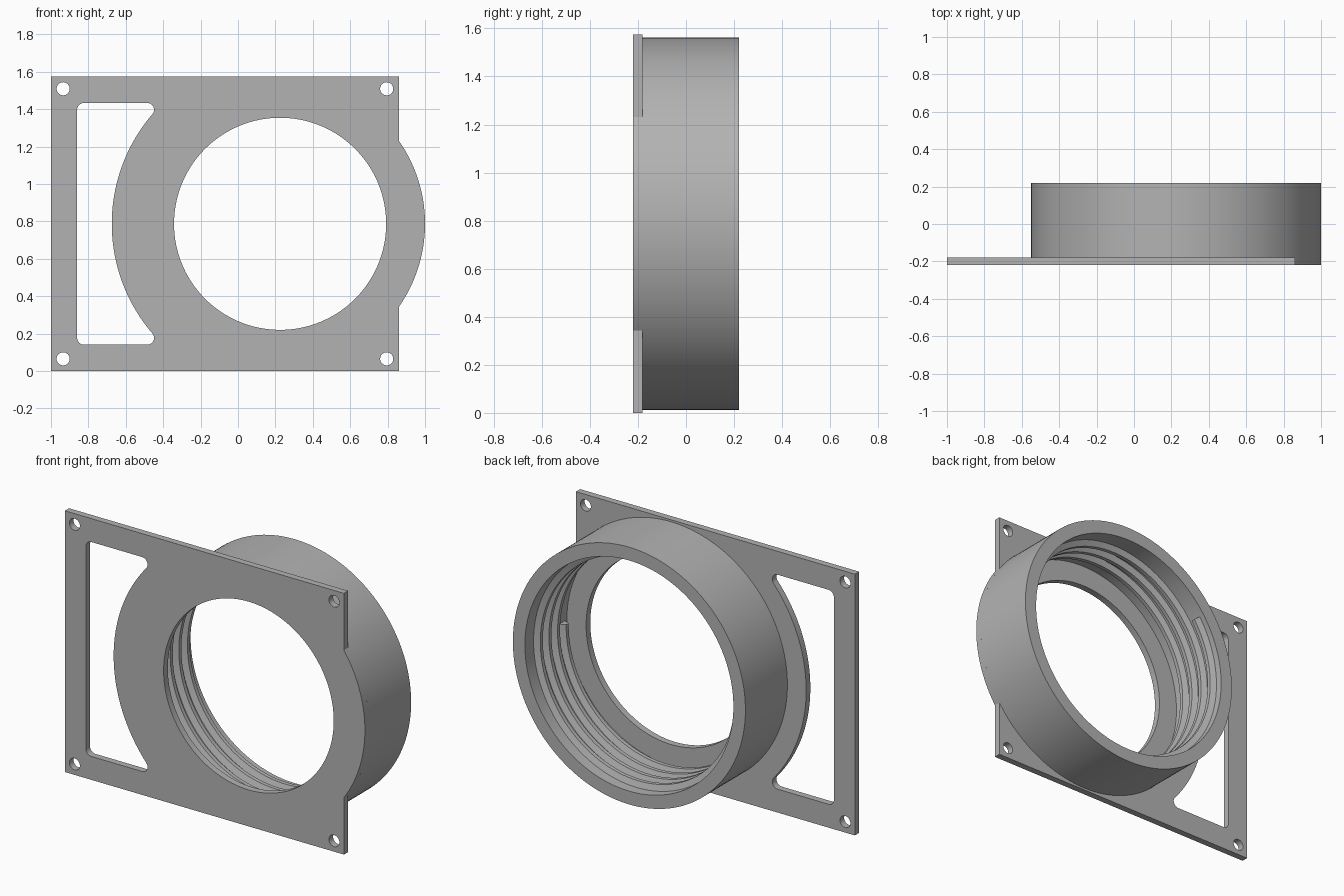
import bpy, bmesh
from math import pi, sin, cos, acos, atan2, sqrt

if "Cube" in bpy.data.objects:
    bpy.data.objects.remove(bpy.data.objects["Cube"])

# Main dimensions: ring centre, radii and depths
CX, CZ = 0.225, 0.787
OUTER, INNER, BORE, RELIEF = 0.775, 0.695, 0.567, 0.90
LEFT, RIGHT, TOP = -1.0, 0.86, 1.574
FRONT, PLATE_BACK, BACK = -0.22, -0.18, 0.22
SEG = 160

grey = bpy.data.materials.new("plain grey")
grey.use_nodes = True
color = (0.45, 0.45, 0.45, 1)
grey.diffuse_color = color
grey.node_tree.nodes["Principled BSDF"].inputs["Base Color"].default_value = color


def arc(x, z, r, a, b, n):
    return [(x + r * cos(a + (b - a) * i / n), z + r * sin(a + (b - a) * i / n))
            for i in range(n + 1)]


def circle(x, z, r, n):
    return arc(x, z, r, 0, 2 * pi, n)[:-1]


def finish(obj):
    obj.data.materials.clear()
    obj.data.materials.append(grey)
    bpy.ops.object.select_all(action='DESELECT')
    obj.select_set(True)
    bpy.context.view_layer.objects.active = obj
    bpy.ops.object.shade_smooth_by_angle(angle=0.5)


def swept(name, rows, closed):
    """Skin a list of equal cross-sections into one object."""
    bm = bmesh.new()
    rings = [[bm.verts.new(p) for p in row] for row in rows]
    pairs = list(zip(rings, rings[1:]))
    if closed:
        pairs.append((rings[-1], rings[0]))
    for a, b in pairs:
        for i in range(len(a) - 1):
            bm.faces.new((a[i], a[i + 1], b[i + 1], b[i]))
    if not closed:
        bm.faces.new(rings[0])
        bm.faces.new(rings[-1])
    bmesh.ops.recalc_face_normals(bm, faces=bm.faces)
    mesh = bpy.data.meshes.new(name)
    bm.to_mesh(mesh)
    bm.free()
    obj = bpy.data.objects.new(name, mesh)
    bpy.context.collection.objects.link(obj)
    finish(obj)


# Plate outline: rectangle with the ring bulging out of its side
bulge = acos((RIGHT - CX) / OUTER)
outline = [(RIGHT, TOP), (LEFT, TOP), (LEFT, 0), (RIGHT, 0)]
outline += arc(CX, CZ, OUTER, -bulge, bulge, 40)

# Side window: rounded corners and a curved edge concentric with the ring
r, wx, half = 0.036, -0.86, 0.646
fz = half - r
fx = -sqrt((RELIEF + r) ** 2 - fz ** 2)
tip = atan2(fz, fx)
window = arc(wx + r, CZ - fz, r, pi, 1.5 * pi, 8)
window += arc(CX + fx, CZ - fz, r, -pi / 2, pi - tip, 12)
window += arc(CX, CZ, RELIEF, 2 * pi - tip, tip, 48)[1:-1]
window += arc(CX + fx, CZ + fz, r, tip - pi, pi / 2, 12)
window += arc(wx + r, CZ + fz, r, pi / 2, pi, 8)

# Bore and four screw holes
loops = [outline, window, circle(CX, CZ, BORE, SEG)]
for x in (LEFT + 0.065, RIGHT - 0.065):
    for z in (0.065, TOP - 0.065):
        loops.append(circle(x, z, 0.035, 32))

curve = bpy.data.curves.new("plate outline", 'CURVE')
curve.dimensions = '2D'
curve.fill_mode = 'BOTH'
curve.extrude = (PLATE_BACK - FRONT) / 2
for pts in loops:
    spline = curve.splines.new('POLY')
    spline.points.add(len(pts) - 1)
    for p, (x, z) in zip(spline.points, pts):
        p.co = (x, z, 0, 1)
    spline.use_cyclic_u = True
plate = bpy.data.objects.new("mounting_plate", curve)
bpy.context.collection.objects.link(plate)
plate.rotation_euler.x = pi / 2
plate.location.y = (FRONT + PLATE_BACK) / 2
bpy.ops.object.select_all(action='DESELECT')
plate.select_set(True)
bpy.context.view_layer.objects.active = plate
bpy.ops.object.convert(target='MESH')
plate = bpy.context.view_layer.objects.active
bm = bmesh.new()
bm.from_mesh(plate.data)
bmesh.ops.remove_doubles(bm, verts=bm.verts, dist=0.0001)
bmesh.ops.recalc_face_normals(bm, faces=bm.faces)
bm.to_mesh(plate.data)
bm.free()
finish(plate)


def around(profile, a, shift=0):
    return [(CX + rad * cos(a), y + shift, CZ + rad * sin(a)) for rad, y in profile]


# Threaded collar wall behind the plate
wall = [(OUTER, PLATE_BACK), (OUTER, BACK), (INNER, BACK), (INNER, PLATE_BACK)]
swept("collar_ring", [around(wall, 2 * pi * i / SEG) for i in range(SEG)], True)

# Helical thread ridge inside the collar
PITCH, TURNS, START = 0.082, 3.6, -0.135
ridge = [(INNER + 0.01, -0.03), (INNER - 0.035, -0.012),
         (INNER - 0.035, 0.012), (INNER + 0.01, 0.03)]
steps = int(SEG * TURNS)
swept("inner_thread", [around(ridge, -2 * pi * i / SEG, START + PITCH * i / SEG)
                       for i in range(steps + 1)], False)
